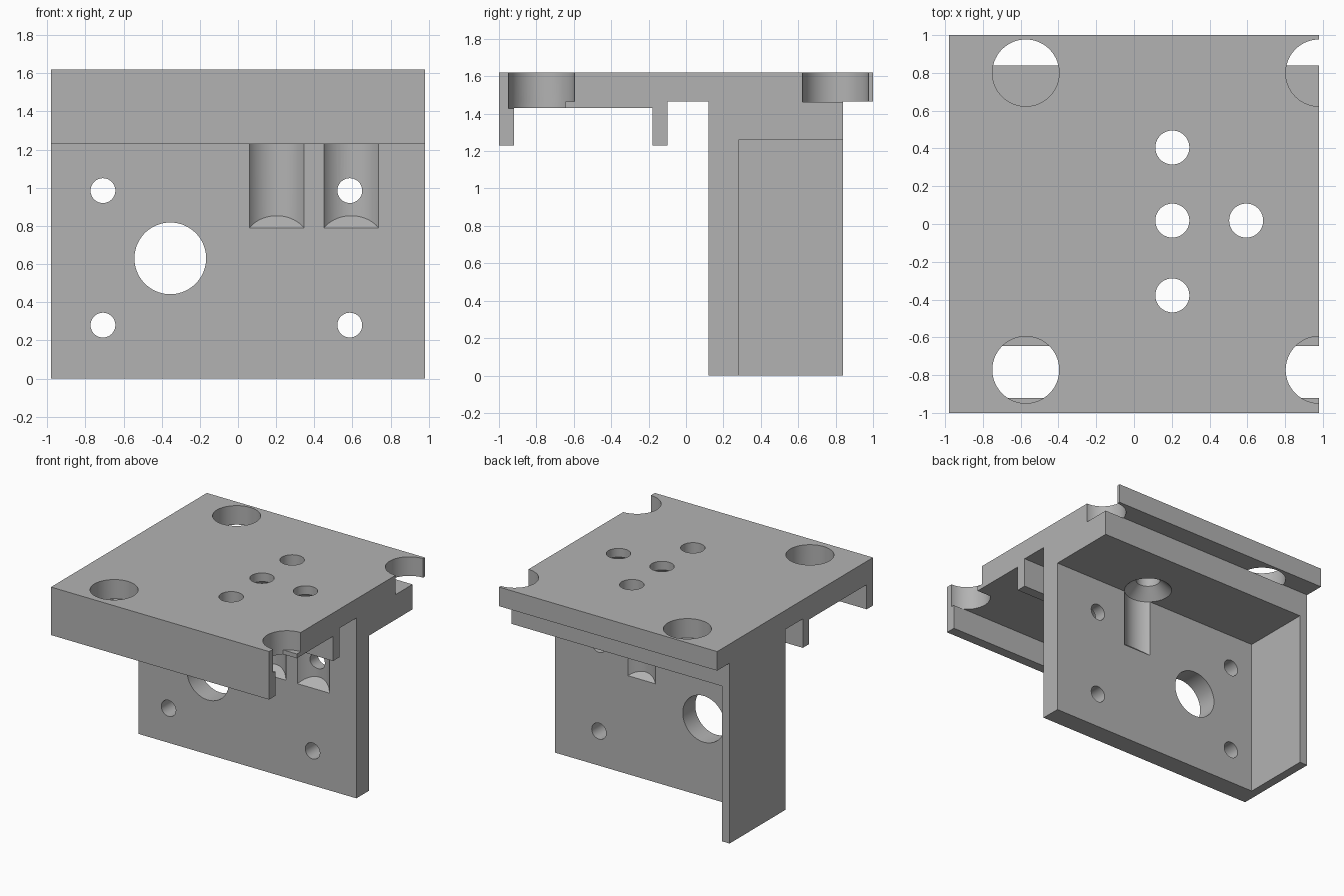
import bpy, bmesh, math
from mathutils import Matrix, Vector

cube = bpy.data.objects.get("Cube")
if cube:
    bpy.data.objects.remove(cube, do_unlink=True)

HALF = 0.98      # half width of the bracket
TOP = 1.62       # top surface height
UNDER = 1.465    # underside of the thin plate
SIDES = 64

grey = bpy.data.materials.new("plain_grey")
grey.use_nodes = True
colour = (0.45, 0.45, 0.45, 1)
grey.diffuse_color = colour
grey.node_tree.nodes["Principled BSDF"].inputs["Base Color"].default_value = colour


def make_object(name, bm):
    bmesh.ops.recalc_face_normals(bm, faces=bm.faces[:])
    mesh = bpy.data.meshes.new(name)
    bm.to_mesh(mesh)
    bm.free()
    mesh.materials.append(grey)
    obj = bpy.data.objects.new(name, mesh)
    bpy.context.collection.objects.link(obj)
    return obj


def extrude_profile(name, points, x0, x1):
    """Extrude a side outline of (y, z) points along x."""
    bm = bmesh.new()
    face = bm.faces.new([bm.verts.new((x0, y, z)) for y, z in points])
    new = bmesh.ops.extrude_face_region(bm, geom=[face])["geom"]
    moved = [v for v in new if isinstance(v, bmesh.types.BMVert)]
    bmesh.ops.translate(bm, verts=moved, vec=(x1 - x0, 0, 0))
    return make_object(name, bm)


def turned_cutter(name, profile, place, cut=None):
    """Turn (radius, height) pairs about an axis; cut = (point, normal) trims below a plane."""
    bm = bmesh.new()
    rings = []
    for r, h in profile:
        rings.append([bm.verts.new((r * math.cos(a), r * math.sin(a), h))
                      for a in (math.tau * (i + 0.5) / SIDES for i in range(SIDES))])
    for low, high in zip(rings, rings[1:]):
        for i in range(SIDES):
            j = (i + 1) % SIDES
            bm.faces.new((low[i], low[j], high[j], high[i]))
    bm.faces.new(rings[0][::-1])
    bm.faces.new(rings[-1])
    bm.transform(place)
    if cut:
        res = bmesh.ops.bisect_plane(bm, geom=bm.verts[:] + bm.edges[:] + bm.faces[:],
                                     plane_co=cut[0], plane_no=Vector(cut[1]).normalized(),
                                     clear_inner=True)
        edges = [e for e in res["geom_cut"] if isinstance(e, bmesh.types.BMEdge)]
        bmesh.ops.edgeloop_fill(bm, edges=edges)
    obj = make_object(name, bm)
    obj.hide_render = True
    return obj


def combine(target, other, operation):
    mod = target.modifiers.new(other.name, "BOOLEAN")
    mod.operation = operation
    mod.solver = "EXACT"
    mod.object = other


# Main body: plate with front lip, rib, upright wall and rear ceiling block
outline = [(-1, TOP), (-1, 1.23), (-0.92, 1.23), (-0.92, 1.43), (-0.18, 1.43),
           (-0.18, 1.23), (-0.10, 1.23), (-0.10, UNDER), (0.12, UNDER), (0.12, 0),
           (0.28, 0), (0.28, 1.26), (0.84, 1.26), (0.84, UNDER), (1, UNDER), (1, TOP)]
body = extrude_profile("mounting_bracket", outline, -HALF, HALF)
helpers = []

# Side wall closing one end of the rear recess
side = extrude_profile("side_wall", [(0.2, 0), (0.84, 0), (0.84, 1.36), (0.2, 1.36)],
                       -HALF, -HALF + 0.07)
combine(body, side, "UNION")
helpers.append(side)

cutters = []

# Large pockets near the plate corners; the right pair break through the edge
for x in (-0.573, HALF):
    rear = Matrix.Translation((x, 0.8, 0))
    front = Matrix.Translation((x, -0.772, 0))
    cutters += [
        turned_cutter("rear_pocket", [(0.177, UNDER - 0.002), (0.177, 1.8)], rear),
        turned_cutter("front_pocket", [(0.177, UNDER), (0.177, 1.8)], front),
        turned_cutter("front_pocket_deep", [(0.177, 1.428), (0.177, 1.75)], front,
                      ((0, -0.645, 0), (0, -1, 0)))]

# Screw holes: wide bore below, tapered seat, narrow hole to the top
SLOPE = 0.855
front_cut = ((0, 0.12, 0.79), (0, -SLOPE, 1))
rear_cut = ((0, 0.28, 0.80), (0, SLOPE, 1))
for x, y, seat, start, cut in ((0.203, 0.018, UNDER, 0.3, front_cut),
                               (0.594, 0.018, UNDER, 0.3, front_cut),
                               (0.203, 0.405, 1.26, 0.3, rear_cut),
                               (0.203, -0.378, 1.43, 1.3, None)):
    shape = [(0.176, start), (0.176, seat), (0.09, seat + 0.085), (0.09, 1.8)]
    cutters.append(turned_cutter("screw_bore", shape, Matrix.Translation((x, y, 0)), cut))

# Holes through the upright wall: four fixings and one large opening
wall_holes = [(x, z, 0.065) for x in (-0.708, 0.586) for z in (0.28, 0.985)]
wall_holes.append((-0.355, 0.63, 0.188))
for x, z, r in wall_holes:
    place = Matrix.Translation((x, 0.2, z)) @ Matrix.Rotation(math.pi / 2, 4, "X")
    cutters.append(turned_cutter("wall_hole", [(r, -0.2), (r, 0.2)], place))

for cutter in cutters:
    combine(body, cutter, "DIFFERENCE")
helpers += cutters

# Bake the cuts and drop the helpers
depsgraph = bpy.context.evaluated_depsgraph_get()
baked = bpy.data.meshes.new_from_object(body.evaluated_get(depsgraph))
body.modifiers.clear()
body.data = baked
baked.materials.clear()
baked.materials.append(grey)
for helper in helpers:
    bpy.data.objects.remove(helper, do_unlink=True)

# Smooth bores with crisp edges
bpy.ops.object.select_all(action="DESELECT")
body.select_set(True)
bpy.context.view_layer.objects.active = body
bpy.ops.object.shade_smooth_by_angle(angle=math.radians(25))
